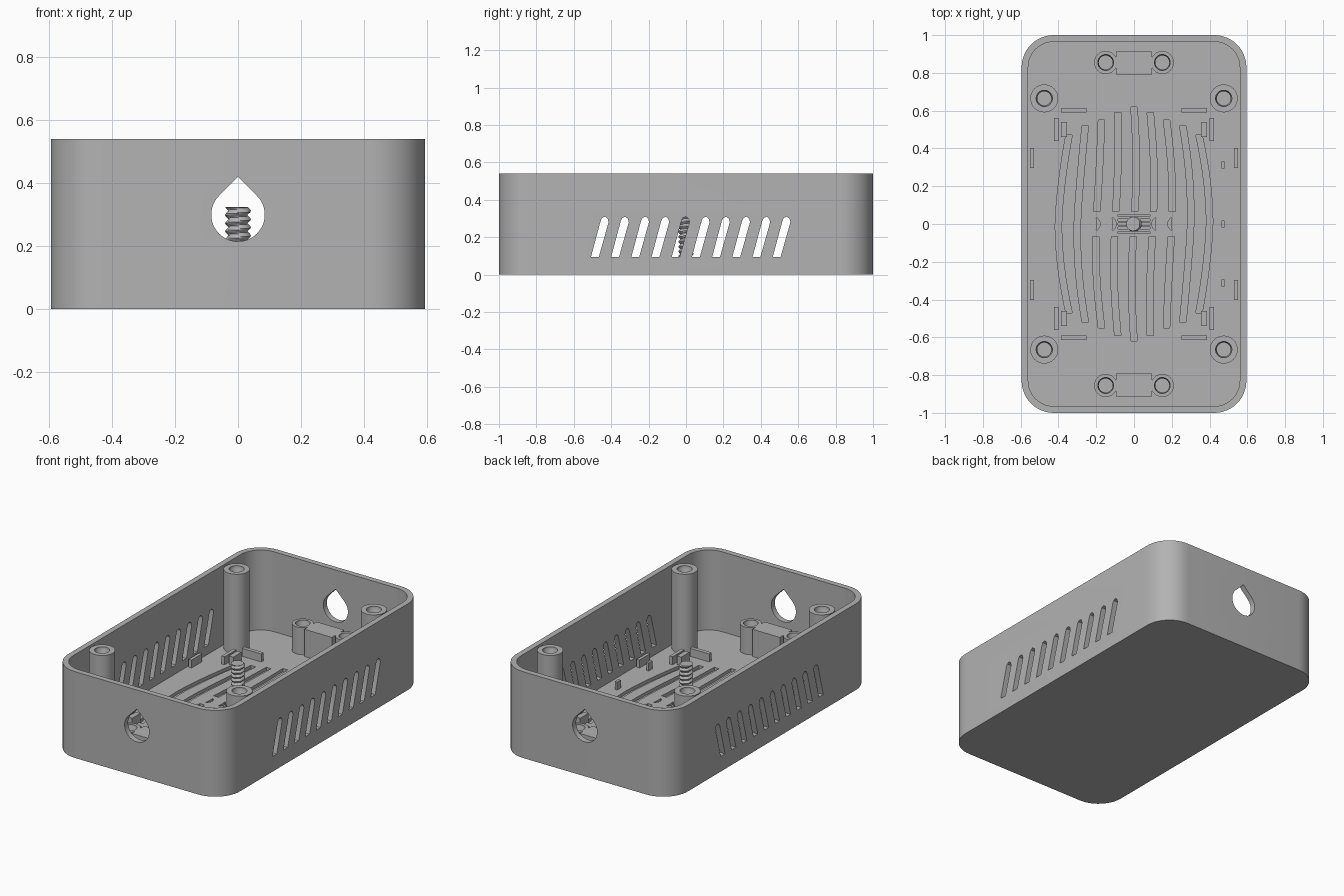
import bpy, bmesh, math
from mathutils import Vector

if "Cube" in bpy.data.objects:
    bpy.data.objects.remove(bpy.data.objects["Cube"], do_unlink=True)

grey = bpy.data.materials.new("plain grey")
grey.use_nodes = True
grey.diffuse_color = (0.45, 0.45, 0.45, 1)
grey.node_tree.nodes["Principled BSDF"].inputs["Base Color"].default_value = (0.45, 0.45, 0.45, 1)

FLOOR, EMBED, TOP, WALL = 0.04, 0.03, 0.54, 0.035


def finish(name, bm, smooth=True):
    bmesh.ops.recalc_face_normals(bm, faces=bm.faces)
    mesh = bpy.data.meshes.new(name)
    bm.to_mesh(mesh)
    bm.free()
    mesh.materials.append(grey)
    ob = bpy.data.objects.new(name, mesh)
    bpy.context.collection.objects.link(ob)
    if smooth:
        shade(ob)
    return ob


def activate(ob):
    bpy.ops.object.select_all(action='DESELECT')
    ob.select_set(True)
    bpy.context.view_layer.objects.active = ob


def shade(ob):
    activate(ob)
    bpy.ops.object.shade_smooth_by_angle(angle=math.radians(35))


def prism(bm, outline, w0, w1, axes="xyz"):
    """Extrude a 2D outline along the third of the named axes."""
    def place(u, v, w):
        p = dict(zip(axes, (u, v, w)))
        return Vector((p["x"], p["y"], p["z"]))
    low = [bm.verts.new(place(u, v, w0)) for u, v in outline]
    high = [bm.verts.new(place(u, v, w1)) for u, v in outline]
    bm.faces.new(low)
    bm.faces.new(high)
    n = len(outline)
    for i in range(n):
        j = (i + 1) % n
        bm.faces.new((low[i], low[j], high[j], high[i]))


def box(bm, x, y, sx, sy, top, base=EMBED):
    a, b = sx / 2, sy / 2
    prism(bm, [(x - a, y - b), (x + a, y - b), (x + a, y + b), (x - a, y + b)], base, top)


def rounded_rect(hx, hy, r, steps=12):
    pts = []
    for k, (sx, sy) in enumerate([(1, 1), (-1, 1), (-1, -1), (1, -1)]):
        for i in range(steps + 1):
            a = math.pi / 2 * (k + i / steps)
            pts.append((sx * (hx - r) + r * math.cos(a), sy * (hy - r) + r * math.sin(a)))
    return pts


def cut(target, bm):
    cutter = finish("cutter", bm, False)
    mod = target.modifiers.new("cut", 'BOOLEAN')
    mod.operation, mod.solver, mod.object = 'DIFFERENCE', 'EXACT', cutter
    activate(target)
    bpy.ops.object.modifier_apply(modifier=mod.name)
    bpy.data.objects.remove(cutter, do_unlink=True)


def lathe(name, profile, x, y, n=32):
    bm = bmesh.new()
    rings = []
    for r, z in profile:
        rings.append([bm.verts.new((x + r * math.cos(math.tau * i / n),
                                    y + r * math.sin(math.tau * i / n), z)) for i in range(n)])
    for a, b in zip(rings, rings[1:]):
        for i in range(n):
            j = (i + 1) % n
            bm.faces.new((a[i], a[j], b[j], b[i]))
    bm.faces.new(rings[0])
    bm.faces.new(rings[-1])
    return finish(name, bm)


# Open tray with rounded corners
bm = bmesh.new()
prism(bm, rounded_rect(0.595, 1, 0.17), 0, TOP)
tray = finish("tray_shell", bm, False)
bm = bmesh.new()
prism(bm, rounded_rect(0.595 - WALL, 1 - WALL, 0.17 - WALL), FLOOR, TOP + 0.1)
cut(tray, bm)

# Slanted vents through both long walls
bm = bmesh.new()
slot = [(-0.021, 0.095), (0.021, 0.095), (0.073, 0.28), (0.069, 0.298),
        (0.055, 0.31), (0.038, 0.303), (0.03, 0.285)]
for i in range(10):
    prism(bm, [(y - 0.487 + 0.108 * i, z) for y, z in slot], -0.7, 0.7, "yzx")
cut(tray, bm)

# Teardrop cable hole through both end walls
bm = bmesh.new()
drop = [(0, 0.42)]
for i in range(37):
    a = math.radians(135 + 7.5 * i) if i <= 36 else 0
    drop.append((0.085 * math.cos(a), 0.3 + 0.085 * math.sin(a)))
prism(bm, drop, -1.1, 1.1, "xzy")
cut(tray, bm)

# Wavy floor grooves, the middle ones split around the centre
bm = bmesh.new()


def groove(x0, y0, y1, reach, width=0.034, steps=14):
    left, right = [], []
    for i in range(steps + 1):
        y = y0 + (y1 - y0) * i / steps
        t = abs(y) / reach
        x = x0 * (1 - 0.14 * t ** 1.7) + 0.012 * math.sin(math.pi * y / reach) * (1 - abs(x0) / 0.5)
        left.append((x - width / 2, y))
        right.append((x + width / 2, y))
    prism(bm, left + right[::-1], 0.02, 0.1)


for k, reach in enumerate([0.62, 0.59, 0.55, 0.52, 0.47]):
    for x0 in {0.1 * k, -0.1 * k}:
        if k > 2:
            groove(x0, -reach, reach, reach, steps=28)
        else:
            groove(x0, 0.065, reach, reach)
            groove(x0, -reach, -0.065, reach)

# Small crescents and bars in the floor around the centre
for x0 in (-0.2, -0.115, 0.115, 0.2):
    s = -math.copysign(1, x0)
    ys = [0.033 * (i / 4 - 1) for i in range(9)]
    bow = [(1 - (y / 0.036) ** 2, y) for y in ys]
    prism(bm, [(x0 + s * 0.022 * b, y) for b, y in bow]
          + [(x0 + s * (0.006 * b - 0.002), y) for b, y in bow[::-1]], 0.02, 0.1)
for y in (-0.045, -0.022, 0, 0.022, 0.045):
    box(bm, 0, y, 0.17, 0.01, 0.1, 0.02)
cut(tray, bm)
shade(tray)

# Tall corner posts, and low end bosses with a block between them
for sx, side in ((1, "left"), (-1, "right")):
    for sy, end in ((-1, "front"), (1, "back")):
        lathe(f"{end}_{side}_post", [(0.074, EMBED), (0.074, 0.535), (0.043, 0.535),
              (0.043, 0.515), (0.037, 0.505), (0.037, 0.3)], sx * 0.475, sy * 0.665)
        lathe(f"{end}_{side}_boss", [(0.061, EMBED), (0.061, 0.21), (0.042, 0.21),
              (0.042, 0.195), (0.037, 0.185), (0.037, 0.08)], sx * 0.15, sy * 0.855)
for sy, end in ((-1, "front"), (1, "back")):
    bm = bmesh.new()
    box(bm, 0, sy * 0.853, 0.19, 0.122, 0.21)
    finish(f"{end}_clamp_block", bm, False)

# Locating tabs on the floor
bm = bmesh.new()
for sx in (-1, 1):
    for sy in (-1, 1):
        box(bm, sx * 0.32, sy * 0.603, 0.135, 0.024, 0.09)
        box(bm, sx * 0.412, sy * 0.5, 0.022, 0.12, 0.09)
        box(bm, sx * 0.37, sy * 0.5, 0.032, 0.08, 0.093)
        box(bm, sx * 0.54, sy * 0.35, 0.02, 0.105, 0.09)
for y in (-0.312, 0, 0.312):
    box(bm, 0.472, y, 0.016, 0.036, 0.09)
finish("locating_tabs", bm, False)

# Threaded centre stud
bm = bmesh.new()
sides, pitch, top = 24, 0.026, 0.325
rows = 72
rings = []
for j in range(rows + 1):
    z = 0.015 + (top - 0.015) * j / rows
    ring = []
    for i in range(sides):
        phase = (z / pitch - i / sides) % 1
        r = 0.03 + 0.011 * min(1, 2.4 * abs(phase - 0.5))
        a = math.tau * i / sides
        ring.append(bm.verts.new((r * math.cos(a), r * math.sin(a), z)))
    rings.append(ring)
for a, b in zip(rings, rings[1:]):
    for i in range(sides):
        j = (i + 1) % sides
        bm.faces.new((a[i], a[j], b[j], b[i]))
bm.faces.new(rings[0])
bm.faces.new(rings[-1])
finish("threaded_stud", bm)
